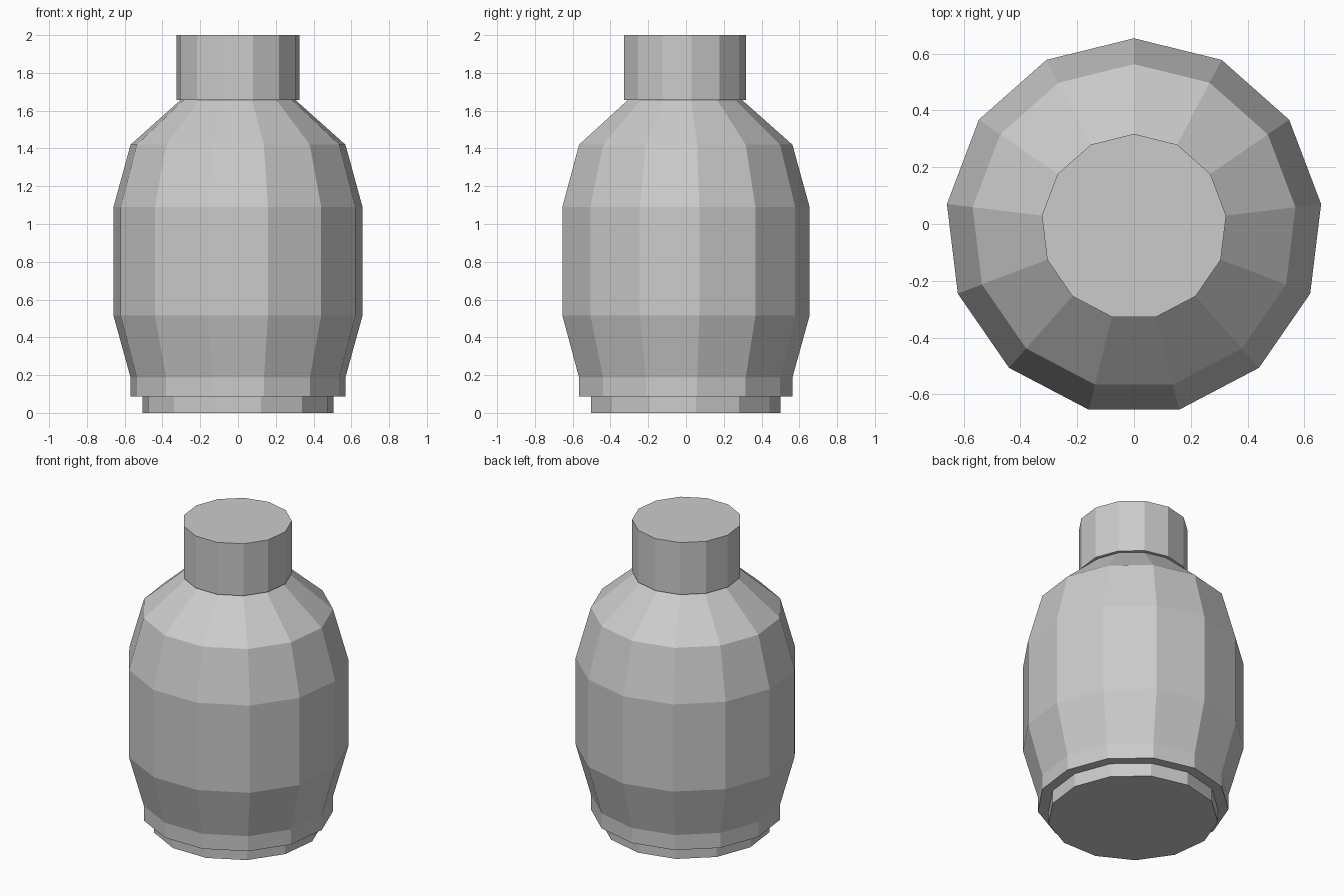
import bpy, bmesh, math

if "Cube" in bpy.data.objects:
    bpy.data.objects.remove(bpy.data.objects["Cube"])

SIDES = 13
Y_OFF = -0.0097  # odd-sided ring: centre its bounds on y = 0


def lathe(name, profile):
    """Spin (radius, z) points into a closed, flat-shaded 13-sided solid."""
    bm = bmesh.new()
    rings = []
    for r, z in profile:
        ring = []
        for i in range(SIDES):
            a = math.pi / 2 + 2 * math.pi * i / SIDES
            ring.append(bm.verts.new((r * math.cos(a), r * math.sin(a) + Y_OFF, z)))
        rings.append(ring)
    for lo, hi in zip(rings, rings[1:]):
        for i in range(SIDES):
            j = (i + 1) % SIDES
            bm.faces.new((lo[i], lo[j], hi[j], hi[i]))
    bm.faces.new(rings[0][::-1])
    bm.faces.new(rings[-1])
    bmesh.ops.recalc_face_normals(bm, faces=bm.faces[:])
    mesh = bpy.data.meshes.new(name)
    bm.to_mesh(mesh)
    bm.free()
    obj = bpy.data.objects.new(name, mesh)
    bpy.context.collection.objects.link(obj)
    return obj


# Foot, barrel body, sloping shoulder and neck in one continuous skin
lathe("bottle", [
    (0.509, 0.0), (0.509, 0.088),                 # recessed foot
    (0.573, 0.088), (0.573, 0.187),               # lower band
    (0.664, 0.515), (0.664, 1.09),                # belly
    (0.573, 1.42), (0.306, 1.657),                # shoulder
    (0.327, 1.657), (0.327, 2.0),                 # neck with slight overhang
])
